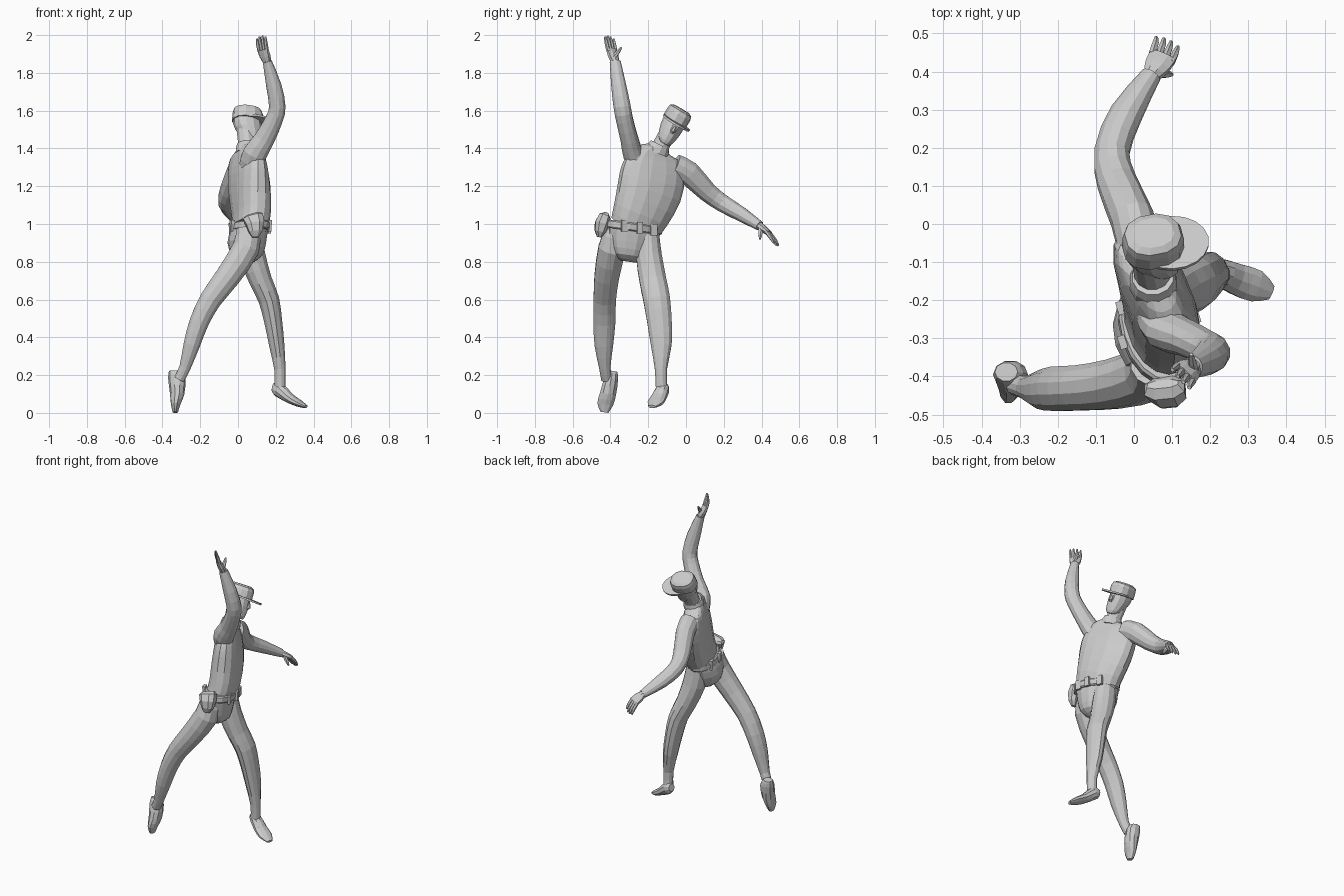
import bpy, bmesh, math
from mathutils import Vector, Matrix

Y = Vector((0, 1, 0))


def smooth_rows(rows, steps):
    """Catmull-Rom interpolation of section rows."""
    out = []
    for i in range(len(rows) - 1):
        p0, p1 = rows[max(i - 1, 0)], rows[i]
        p2, p3 = rows[i + 1], rows[min(i + 2, len(rows) - 1)]
        for k in range(steps):
            t = k / steps
            out.append([0.5 * (2 * b + (c - a) * t + (2 * a - 5 * b + 4 * c - d) * t * t
                               + (3 * b - a - 3 * c + d) * t ** 3)
                        for a, b, c, d in zip(p0, p1, p2, p3)])
    out.append(list(rows[-1]))
    return out


def tube(name, rows, side=Y, side_end=None, n=12, steps=2, power=1.0, matrix=None, axis=None):
    """Loft of ellipses; each row is x, y, z, half width along side, half depth."""
    rows = smooth_rows(rows, steps)
    side, side_end = Vector(side), Vector(side_end or side)
    bm = bmesh.new()
    rings = []
    last = len(rows) - 1
    for i, (x, y, z, a, b) in enumerate(rows):
        t = Vector(rows[min(i + 1, last)][:3]) - Vector(rows[max(i - 1, 0)][:3])
        t = (Vector(axis) if axis else t).normalized()
        s = side.lerp(side_end, i / last)
        s = (s - t * s.dot(t)).normalized()
        d = t.cross(s)
        ring = []
        for k in range(n):
            ang = math.tau * (k + 0.5) / n
            c, q = math.cos(ang), math.sin(ang)
            c = math.copysign(abs(c) ** power, c)
            q = math.copysign(abs(q) ** power, q)
            ring.append(bm.verts.new(Vector((x, y, z)) + s * a * c + d * b * q))
        rings.append(ring)
    for r0, r1 in zip(rings, rings[1:]):
        for k in range(n):
            bm.faces.new((r0[k], r0[(k + 1) % n], r1[(k + 1) % n], r1[k]))
    bm.faces.new(rings[0][::-1])
    bm.faces.new(rings[-1])
    bmesh.ops.recalc_face_normals(bm, faces=bm.faces)
    me = bpy.data.meshes.new(name)
    bm.to_mesh(me)
    bm.free()
    ob = bpy.data.objects.new(name, me)
    bpy.context.collection.objects.link(ob)
    if matrix:
        ob.matrix_world = matrix
    return ob


def hand(name, wrist, knuckle, tip, width, thumb):
    """Palm, four slightly curled fingers and a thumb."""
    w, kn, tp, wd = Vector(wrist), Vector(knuckle), Vector(tip), Vector(width).normalized()
    mid = w.lerp(kn, 0.5)
    tube(name + "_palm", [(*w, .023, .022), (*mid, .036, .02), (*kn, .038, .014)], wd, n=8)
    for i, length in enumerate((0.9, 1.0, 0.98, 0.85)):
        off = wd * (0.028 - i * 0.0187)
        a = kn + off - (kn - w) * 0.15
        c = kn + off * 1.15 + (tp - kn) * length
        m = a.lerp(c, 0.5) + (kn - w) * 0.1
        tube(f"{name}_finger_{i + 1}", [(*a, .0105, .0105), (*m, .0095, .01), (*c, .005, .005)], wd, n=6)
    a = w.lerp(kn, 0.25) + wd * 0.012
    c = Vector(thumb)
    tube(name + "_thumb", [(*a, .014, .014), (*a.lerp(c, .55), .012, .012), (*c, .005, .005)], wd, n=6)


# Torso and pelvis, turned towards the outstretched arm
hip_side, chest_side = (-0.3, .95, -0.14), (-0.5, 0.85, -0.26)
tube("trouser_seat", [(.05, -.30, .8, .05, .035), (.05, -.298, .835, .1, .08),
                      (.047, -.29, .905, .13, .1), (.06, -.275, .975, .144, .093)],
     hip_side, axis=(0, .14, 1), n=14)
tube("shirt", [(.065, -.272, .98, .138, .086), (.072, -.24, 1.05, .156, .09),
               (.062, -.195, 1.17, .18, .09), (.052, -.175, 1.27, .182, .08),
               (.048, -.168, 1.335, .165, .066), (.048, -.162, 1.375, .125, .056),
               (.048, -.15, 1.405, .055, .045)],
     hip_side, chest_side, n=16, power=.88)
tube("collar", [(.05, -.157, 1.375, .068, .064), (.05, -.148, 1.40, .064, .062),
                (.05, -.138, 1.42, .054, .056)], chest_side, steps=1)

# Belt with buckle, pouches and hip bag
tube("belt", [(.062, -.28, .962, .148, .094), (.063, -.277, .968, .155, .1),
              (.066, -.27, .998, .154, .1), (.067, -.268, 1.004, .146, .094)],
     hip_side, axis=(0, .14, 1), n=18, steps=1)
for i, (x, y, z) in enumerate(((.163, -.245, .98), (.128, -.17, .97), (.165, -.325, .99),
                               (-.03, -.31, .99), (-.035, -.22, .975))):
    r = .022 if i else .018
    tube("buckle" if i == 0 else f"belt_pouch_{i}",
         [(x, y, z - .03, r, .009), (x, y, z + .03, r, .012)],
         (-.3, .95, 0), n=4, steps=1, power=.6)
tube("hip_bag", [(.092, -.46, .93, .012, .018), (.092, -.455, .96, .03, .038),
                 (.09, -.445, 1.0, .04, .05), (.08, -.43, 1.035, .035, .058),
                 (.075, -.42, 1.048, .014, .045)], (-.1, 1, 0), n=8, steps=1, power=.8)

# Legs
tube("right_leg", [(.055, -.365, .97, .063, .065), (.042, -.392, .87, .074, .074),
                   (-.055, -.42, .72, .067, .068), (-.145, -.43, .6, .061, .06),
                   (-.206, -.432, .48, .06, .053), (-.245, -.435, .36, .051, .045),
                   (-.281, -.43, .24, .031, .031), (-.31, -.42, .18, .03, .03)])
tube("left_leg", [(.055, -.2, .95, .06, .07), (.076, -.196, .83, .07, .072),
                  (.12, -.175, .7, .073, .062), (.163, -.155, .6, .073, .057),
                  (.187, -.14, .48, .067, .049), (.205, -.131, .36, .057, .042),
                  (.222, -.133, .23, .033, .031), (.222, -.13, .14, .032, .03)])

# Shoes
tube("right_shoe", [(-.335, -.388, .222, .025, .03), (-.324, -.395, .185, .038, .046),
                    (-.322, -.413, .1, .045, .038), (-.33, -.428, .045, .044, .025),
                    (-.332, -.432, .003, .022, .014)], n=10, axis=(0, -.15, -1))
tube("left_shoe", [(.185, -.113, .135, .022, .024), (.215, -.122, .125, .035, .04),
                   (.27, -.145, .08, .043, .028), (.32, -.163, .052, .044, .02),
                   (.36, -.18, .033, .02, .009)], (.3, .95, 0), n=10)

# Arms
tube("right_sleeve", [(.07, -.24, 1.31, .06, .065), (.09, -.28, 1.372, .055, .066),
                      (.14, -.3, 1.45, .048, .056), (.19, -.325, 1.55, .046, .048),
                      (.208, -.338, 1.62, .047, .045), (.19, -.356, 1.73, .041, .042),
                      (.155, -.375, 1.86, .03, .025)])
tube("left_sleeve", [(.015, -.06, 1.308, .06, .065), (-.005, .015, 1.268, .058, .066),
                     (-.045, .11, 1.172, .053, .054), (-.058, .19, 1.112, .047, .048),
                     (-.02, .29, 1.053, .044, .04), (.045, .39, .99, .027, .026)], (1, 0, 0))
hand("right_hand", (.155, -.375, 1.855), (.13, -.395, 1.925), (.122, -.408, 1.995),
     (.65, -.65, .1), (.15, -.342, 1.935))
hand("left_hand", (.045, .388, .99), (.077, .442, .95), (.088, .482, .885),
     (.85, -.4, .25), (.1, .392, .92))

# Neck, then head and cap in a tilted frame (local x is forward)
tube("neck", [(.05, -.155, 1.37, .047, .047), (.047, -.125, 1.43, .046, .048),
              (.04, -.085, 1.5, .047, .049)])
up = Vector((.03, .5, .86)).normalized()
fwd = Vector((.97, .18, -.16))
fwd = (fwd - up * fwd.dot(up)).normalized()
left = up.cross(fwd)
frame = Matrix((fwd, left, up)).transposed().to_4x4()
frame.translation = (.05, -.055, 1.552)
Z = (0, 0, 1)
tube("head", [(.045, 0, -.138, .022, .022), (.03, 0, -.118, .043, .045), (.007, 0, -.06, .058, .071),
              (-.002, 0, -.01, .061, .076), (0, 0, .02, .055, .07)], matrix=frame, axis=Z)
tube("nose", [(.074, 0, -.03, .007, .008), (.08, 0, -.058, .012, .014), (.072, 0, -.07, .01, .01)],
     n=6, steps=1, matrix=frame, axis=Z)
tube("cap_crown", [(0, 0, -.012, .067, .081), (0, 0, .035, .067, .08),
                   (-.002, 0, .055, .062, .074), (-.002, 0, .065, .045, .055)],
     n=12, steps=1, matrix=frame, axis=Z, power=.85)
droop = frame @ Matrix.Rotation(math.radians(3), 4, 'Y')
tube("cap_visor", [(.052, 0, -.014, .08, .098), (.052, 0, -.003, .08, .098)],
     n=18, steps=1, matrix=droop, axis=Z)
